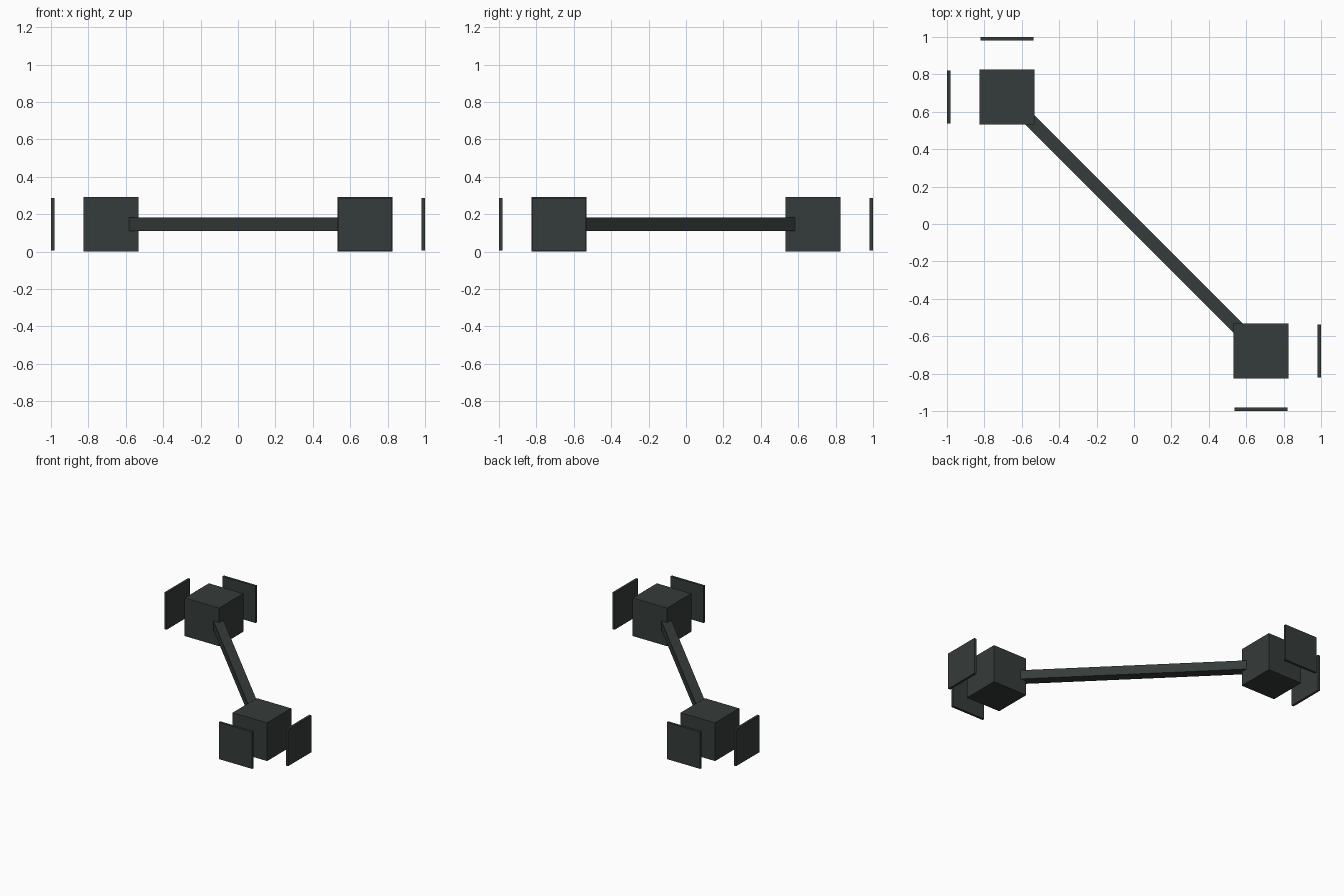
import bpy, math

if "Cube" in bpy.data.objects:
    bpy.data.objects.remove(bpy.data.objects["Cube"])

mat = bpy.data.materials.new("dark slate")
mat.diffuse_color = (0.036, 0.045, 0.043, 1.0)
mat.use_nodes = True
mat.node_tree.nodes["Principled BSDF"].inputs["Base Color"].default_value = mat.diffuse_color

CUBE = 0.293      # block edge
C = 0.679         # block centre offset along x and y
Z = CUBE / 2      # height of all part centres
PLATE = 0.283     # plate edge
THICK = 0.018     # plate thickness


def box(name, loc, size, angle=0.0):
    bpy.ops.mesh.primitive_cube_add(size=1, location=loc, rotation=(0, 0, angle))
    ob = bpy.context.object
    ob.name = name
    ob.scale = size
    bpy.ops.object.transform_apply(location=False, rotation=True, scale=True)
    ob.data.materials.append(mat)
    return ob


# Diagonal bar joining the inner corners of the two blocks
box("connecting_bar", (0, 0, Z), (2 * 0.60 * math.sqrt(2), 0.071, 0.07), math.radians(-45))

# Each end: a block with two free-standing plates on its outer sides
for s, side in ((-1, "back_left"), (1, "front_right")):
    x, y = s * C, -s * C
    box(side + "_block", (x, y, Z), (CUBE, CUBE, CUBE))
    edge = 1 - THICK / 2
    box(side + "_side_plate", (s * edge, y, Z), (THICK, PLATE, PLATE))
    box(side + "_end_plate", (x, -s * edge, Z), (PLATE, THICK, PLATE))
